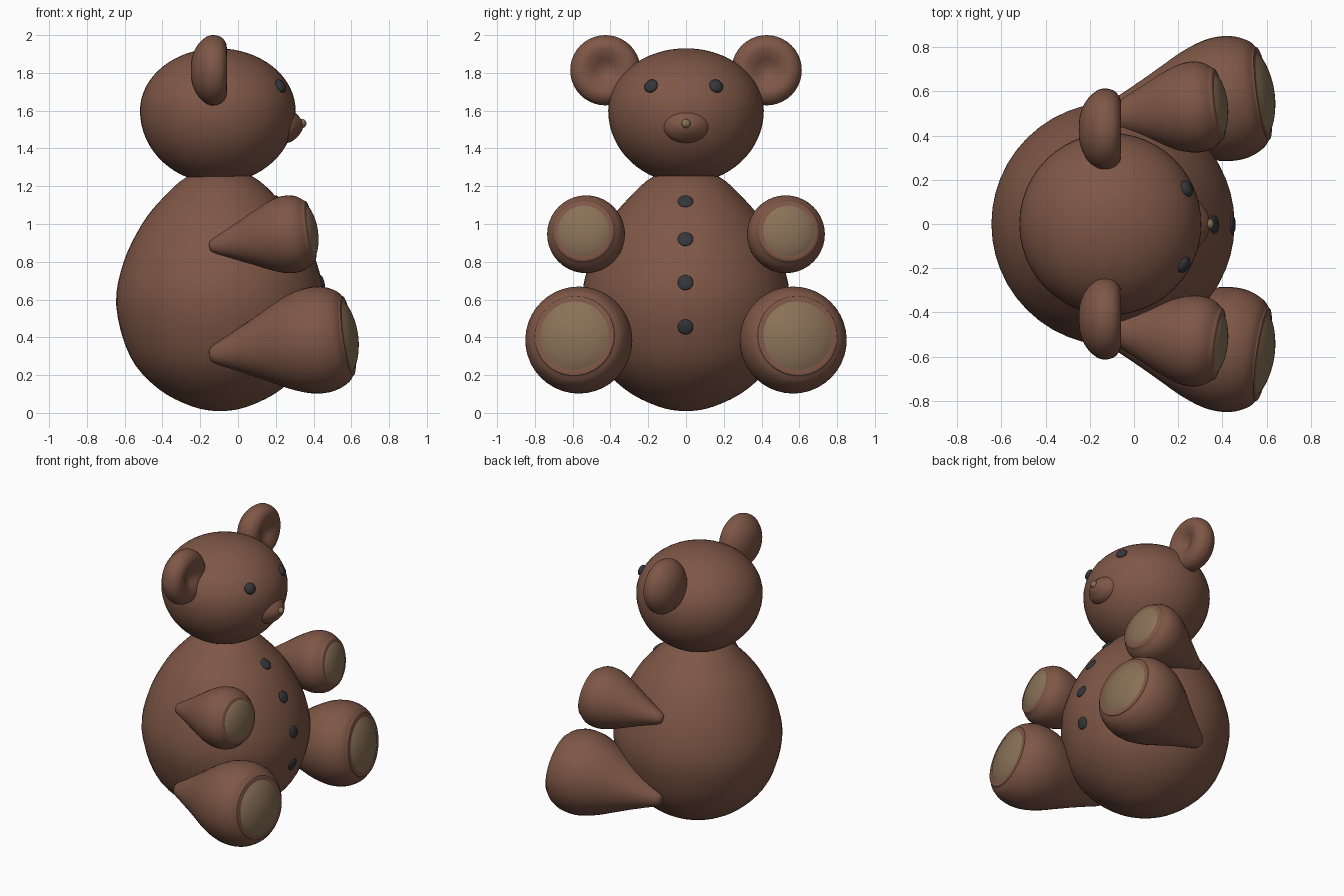
import bpy, bmesh, math
from mathutils import Vector, Matrix

if "Cube" in bpy.data.objects:
    bpy.data.objects.remove(bpy.data.objects["Cube"])


def material(name, rgb):
    m = bpy.data.materials.new(name)
    m.diffuse_color = (*rgb, 1)
    m.use_nodes = True
    m.node_tree.nodes["Principled BSDF"].inputs["Base Color"].default_value = m.diffuse_color
    return m


FUR = material("brown_fur", (0.21, 0.095, 0.062))
PAD = material("tan_pad", (0.25, 0.165, 0.095))
DARK = material("dark_button", (0.035, 0.037, 0.042))


def smooth_profile(pts, steps=4):
    """Catmull-Rom curve through (height, radius) points, rounded at the poles."""
    def ghost(end, nxt):
        return (nxt[0], -nxt[1]) if end[1] == 0 else end
    p = [Vector(q) for q in [ghost(pts[0], pts[1]), *pts, ghost(pts[-1], pts[-2])]]
    out = []
    for a, b, c, d in zip(p, p[1:], p[2:], p[3:]):
        for i in range(steps):
            t = i / steps
            out.append(0.5 * (2 * b + (c - a) * t + (2 * a - 5 * b + 4 * c - d) * t * t
                              + (3 * b - a - 3 * c + d) * t ** 3))
    out.append(p[-2])
    return [(q.x, max(q.y, 0)) for q in out]


def revolve(name, pts, mat, origin, axis=(0, 0, 1), scale=(1, 1), segs=40, curved=True):
    """Spin a (height, radius) profile around an axis through origin."""
    prof = smooth_profile(pts) if curved else pts
    rot = Vector(axis).to_track_quat('Z', 'Y').to_matrix().to_4x4()
    xf = Matrix.Translation(origin) @ rot
    bm = bmesh.new()
    rings = []
    for h, r in prof:
        n = 1 if r < 1e-5 else segs
        rings.append([bm.verts.new(xf @ Vector((r * scale[0] * math.cos(2 * math.pi * i / segs),
                                                r * scale[1] * math.sin(2 * math.pi * i / segs), h)))
                      for i in range(n)])
    for a, b in zip(rings, rings[1:]):
        for i in range(segs):
            quad = [a[i % len(a)], a[(i + 1) % len(a)], b[(i + 1) % len(b)], b[i % len(b)]]
            quad = list(dict.fromkeys(quad))
            if len(quad) > 2:
                bm.faces.new(quad)
    bmesh.ops.recalc_face_normals(bm, faces=bm.faces)
    return finish(name, bm, mat)


def finish(name, bm, mat):
    me = bpy.data.meshes.new(name)
    bm.to_mesh(me)
    bm.free()
    me.materials.append(mat)
    ob = bpy.data.objects.new(name, me)
    bpy.context.collection.objects.link(ob)
    bpy.ops.object.select_all(action='DESELECT')
    ob.select_set(True)
    bpy.context.view_layer.objects.active = ob
    bpy.ops.object.shade_smooth_by_angle(angle=math.radians(50))
    return ob


def bead(name, centre, normal, radius, thick, mat):
    """Flattened ball facing along normal."""
    bm = bmesh.new()
    rot = Vector(normal).to_track_quat('Z', 'Y').to_matrix().to_4x4()
    xf = Matrix.Translation(centre) @ rot @ Matrix.Diagonal((radius, radius, thick, 1))
    bmesh.ops.create_uvsphere(bm, u_segments=20, v_segments=12, radius=1, matrix=xf)
    return finish(name, bm, mat)


# Egg-shaped body
BODY = [(0.01, 0), (0.035, 0.15), (0.13, 0.33), (0.3, 0.477), (0.57, 0.55), (0.8, 0.51),
        (1.0, 0.413), (1.13, 0.31), (1.25, 0.175), (1.3, 0)]
revolve("body", BODY, FUR, (-0.095, 0, 0), segs=48)

# Head: ellipsoid, shallower above the middle than below
head = []
for i in range(33):
    a = math.pi * (i / 32 - 0.5)
    head.append((1.6 + math.sin(a) * (0.33 if a > 0 else 0.384), 0.412 * math.cos(a)))
revolve("head", head, FUR, (-0.107, 0, 0), segs=48, curved=False)

# Muzzle and nose tip
revolve("muzzle", [(0.18, 0.09), (0.25, 0.094), (0.285, 0.084), (0.312, 0.062),
                   (0.335, 0.033), (0.345, 0)], FUR, (0, 0, 1.52), (1, 0, 0), (1.33, 0.98))
muzzle = bpy.data.objects["muzzle"]
if muzzle.dimensions.z > muzzle.dimensions.y:      # keep the wide direction sideways
    muzzle.data.transform(Matrix.Translation((0, 0, 1.52)) @ Matrix.Rotation(math.pi / 2, 4, 'X')
                          @ Matrix.Translation((0, 0, -1.52)))
bead("nose_tip", (0.34, 0, 1.532), (1, 0, 0), 0.024, 0.022, PAD)

# Eyes
for side, y in (("right", -0.185), ("left", 0.16)):
    r = 0.412 * math.sqrt(1 - (0.13 / 0.33) ** 2)
    x = math.sqrt(r * r - y * y)
    bead(side + "_eye", (x - 0.105, y, 1.73), (x, y, 0.2), 0.038, 0.022, DARK)

# Buttons down the belly, set on the body profile
prof = smooth_profile(BODY, 8)
for n, z in enumerate((0.455, 0.69, 0.92, 1.12)):
    k = next(i for i, q in enumerate(prof) if q[0] >= z)
    (z0, r0), (z1, r1) = prof[k - 1], prof[k]
    r = r0 + (r1 - r0) * (z - z0) / (z1 - z0)
    bead(f"button_{n + 1}", (r - 0.095, -0.003, z), (z1 - z0, 0, r0 - r1), 0.041, 0.012, DARK)

# Dished ears, arms and legs with domed pads, on both sides
EAR = [(-0.25, 0), (-0.243, 0.07), (-0.215, 0.132), (-0.17, 0.175), (-0.13, 0.186),
       (-0.085, 0.172), (-0.06, 0.132), (-0.068, 0.085), (-0.09, 0.04), (-0.1, 0)]
ARM = [(0, 0), (0.012, 0.033), (0.1, 0.075), (0.2, 0.122), (0.3, 0.17), (0.38, 0.199),
       (0.44, 0.206), (0.49, 0.196), (0.53, 0.168), (0.548, 0.142), (0.55, 0)]
ARM_PAD = [(0.545, 0.142), (0.562, 0.11), (0.576, 0.06), (0.581, 0)]
LEG = [(0, 0), (0.014, 0.042), (0.1, 0.085), (0.2, 0.133), (0.3, 0.184), (0.4, 0.235),
       (0.5, 0.272), (0.58, 0.283), (0.65, 0.275), (0.71, 0.248), (0.74, 0.215),
       (0.75, 0.19), (0.752, 0)]
LEG_PAD = [(0.746, 0.191), (0.772, 0.14), (0.791, 0.07), (0.797, 0)]
for side, s in (("right", -1), ("left", 1)):
    revolve(side + "_ear", EAR, FUR, (0, s * 0.427, 1.814), (1, 0, 0))
    arm_at, arm_dir = (-0.15, s * 0.475, 0.88), (0.55, s * 0.07, 0.085)
    revolve(side + "_arm", ARM, FUR, arm_at, arm_dir)
    revolve(side + "_arm_pad", ARM_PAD, PAD, arm_at, arm_dir)
    leg_at, leg_dir = (-0.15, s * 0.487, 0.305), (0.98, s * 0.138, 0.138)
    revolve(side + "_leg", LEG, FUR, leg_at, leg_dir)
    revolve(side + "_leg_pad", LEG_PAD, PAD, leg_at, leg_dir)
